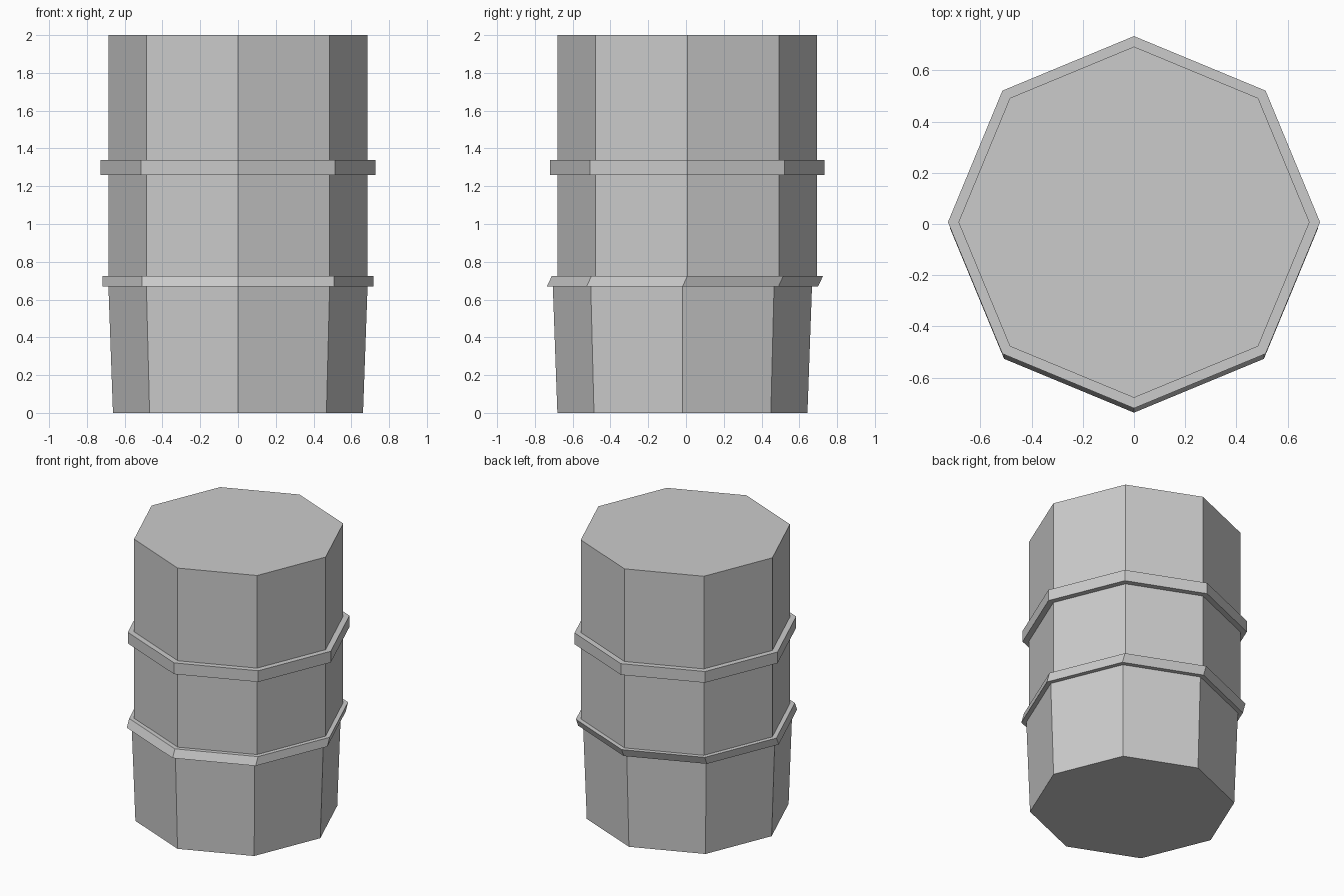
import bpy, bmesh
from math import cos, sin, pi

cube = bpy.data.objects.get("Cube")
if cube:
    bpy.data.objects.remove(cube, do_unlink=True)

SIDES = 8
UPPER_Y = 0.007    # axis of the upper barrel
LOWER_Y = -0.019   # axis of the slightly shifted base

grey = bpy.data.materials.new("barrel grey")
grey.use_nodes = True
colour = (0.6, 0.6, 0.6, 1)
grey.diffuse_color = colour
grey.node_tree.nodes["Principled BSDF"].inputs["Base Color"].default_value = colour


def octagon_loft(name, profile):
    """Capped eight-sided loft through (z, radius, y centre) rings."""
    bm = bmesh.new()
    rings = [[bm.verts.new((r * cos(2 * pi * i / SIDES), y + r * sin(2 * pi * i / SIDES), z))
              for i in range(SIDES)] for z, r, y in profile]
    for low, high in zip(rings, rings[1:]):
        for i in range(SIDES):
            j = (i + 1) % SIDES
            bm.faces.new((low[i], low[j], high[j], high[i]))
    bm.faces.new(rings[0][::-1])
    bm.faces.new(rings[-1])
    mesh = bpy.data.meshes.new(name)
    bm.to_mesh(mesh)
    bm.free()
    mesh.materials.append(grey)
    obj = bpy.data.objects.new(name, mesh)
    bpy.context.collection.objects.link(obj)
    return obj


# Whole drum in one closed skin: tapered base, slanted hoop, middle, straight hoop, top
octagon_loft("barrel", [
    (0, 0.662, LOWER_Y),
    (0.668, 0.686, LOWER_Y),
    (0.668, 0.718, LOWER_Y),
    (0.724, 0.718, UPPER_Y),
    (0.724, 0.686, UPPER_Y),
    (1.26, 0.686, UPPER_Y),
    (1.26, 0.727, UPPER_Y),
    (1.34, 0.727, UPPER_Y),
    (1.34, 0.686, UPPER_Y),
    (2, 0.686, UPPER_Y),
])
